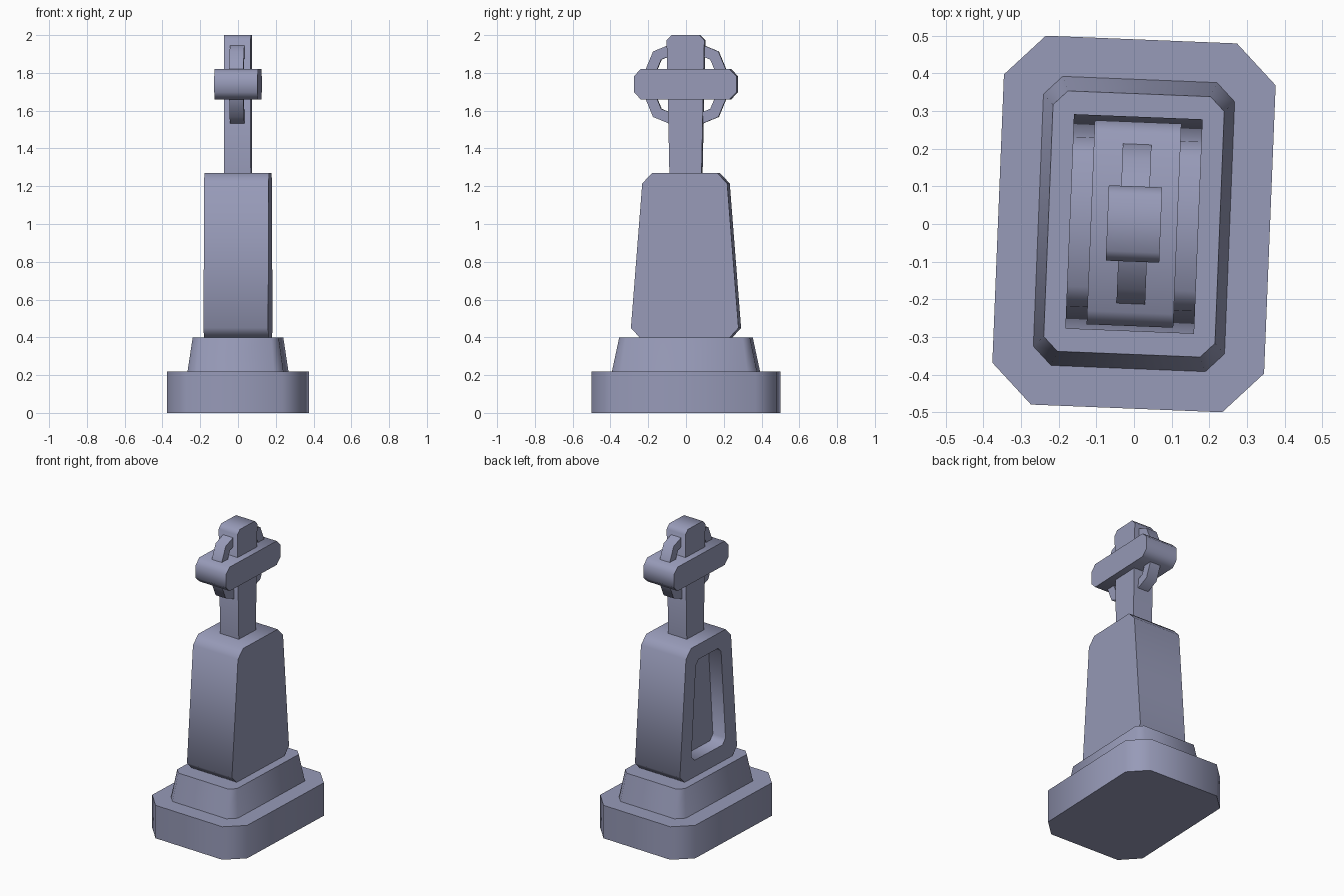
import bpy, bmesh, math

if "Cube" in bpy.data.objects:
    bpy.data.objects.remove(bpy.data.objects["Cube"])

TURN = math.radians(-2.3)  # the whole monument is turned slightly about z

stone_mat = bpy.data.materials.new("blue_grey_stone")
stone_mat.diffuse_color = (0.31, 0.325, 0.48, 1)
stone_mat.use_nodes = True
stone_mat.node_tree.nodes["Principled BSDF"].inputs["Base Color"].default_value = stone_mat.diffuse_color


def loft(name, loops, cyclic=False):
    """Join equal-length loops of points with quads; cap the ends unless cyclic."""
    bm = bmesh.new()
    rings = [[bm.verts.new(p) for p in loop] for loop in loops]
    n = len(rings[0])
    pairs = list(zip(rings, rings[1:]))
    if cyclic:
        pairs.append((rings[-1], rings[0]))
    else:
        bm.faces.new(rings[0])
        bm.faces.new(rings[-1])
    for a, b in pairs:
        for i in range(n):
            j = (i + 1) % n
            bm.faces.new((a[i], a[j], b[j], b[i]))
    bmesh.ops.recalc_face_normals(bm, faces=bm.faces)
    # smooth the chamfers, keep the real corners sharp
    for f in bm.faces:
        f.smooth = True
    for e in bm.edges:
        e.smooth = e.calc_face_angle(0) < math.radians(60)
    me = bpy.data.meshes.new(name)
    bm.to_mesh(me)
    bm.free()
    me.materials.append(stone_mat)
    ob = bpy.data.objects.new(name, me)
    ob.rotation_euler.z = TURN
    bpy.context.collection.objects.link(ob)
    return ob


def plan(hx, hy, c, z):
    """Chamfered rectangle lying flat at height z."""
    q = [(hx, hy - c), (hx - c, hy)]
    pts = q + [(-x, y) for x, y in reversed(q)]
    pts += [(-x, -y) for x, y in pts]
    return [(x, y, z) for x, y in pts]


def side(x, right_half):
    """Mirrored upright outline in the y-z plane at depth x."""
    return ([(x, y, z) for y, z in right_half]
            + [(x, -y, z) for y, z in reversed(right_half)])


# stepped base
loft("base_slab", [plan(0.361, 0.49, 0.107, 0), plan(0.361, 0.49, 0.107, 0.22)])
loft("base_step", [plan(0.254, 0.384, 0.049, 0.22), plan(0.2275, 0.346, 0.038, 0.40)])

# tapered headstone with a recessed panel on the -x face
outline = [(0.235, 0.395), (0.285, 0.45), (0.225, 1.215), (0.172, 1.27)]
panel = [(0.14, 0.51), (0.17, 0.545), (0.126, 1.14), (0.098, 1.17)]
loft("headstone", [side(0.171, outline), side(-0.171, outline),
                   side(-0.171, panel), side(-0.075, panel)])

# cross shaft and arm
shaft = [(0.085, 1.26), (0.1, 1.972), (0.074, 2.0)]
loft("cross_shaft", [side(s * 0.071, shaft) for s in (1, -1)])
arm = [(0.235, 1.66), (0.271, 1.697), (0.271, 1.783), (0.235, 1.82)]
loft("cross_arm", [side(s * 0.115, arm) for s in (1, -1)])

# eight-sided ring around the crossing
ring = [[(x, r * math.cos(i * math.pi / 4), 1.74 + r * math.sin(i * math.pi / 4))
         for i in range(8)]
        for x, r in ((0.038, 0.245), (-0.038, 0.245), (-0.038, 0.184), (0.038, 0.184))]
loft("cross_ring", ring, cyclic=True)
